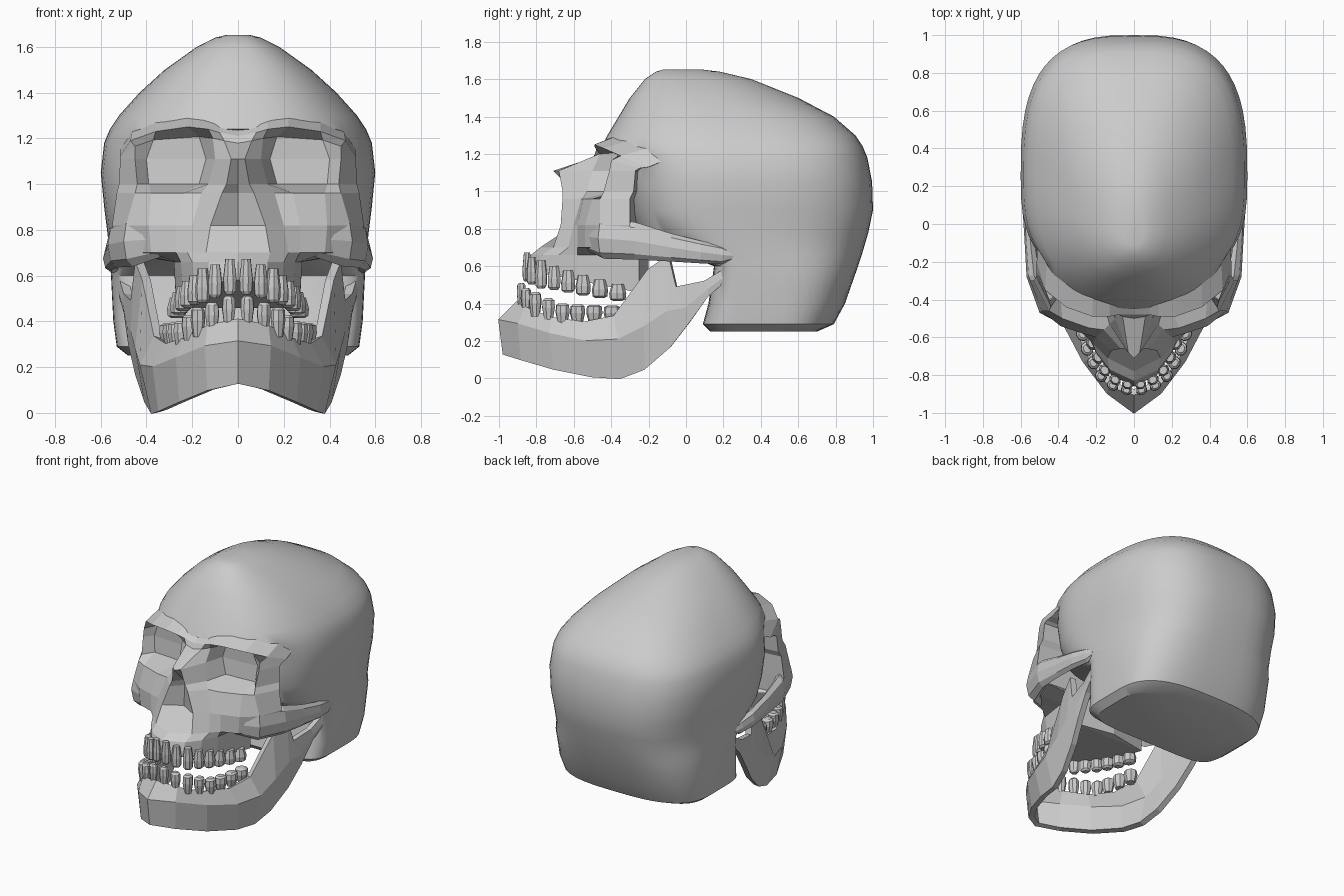
import bpy, bmesh, math
from mathutils import Vector, Matrix

if "Cube" in bpy.data.objects:
    bpy.data.objects.remove(bpy.data.objects["Cube"])


def make_object(name, bm, smooth=None, mirror=False, thickness=0):
    bmesh.ops.recalc_face_normals(bm, faces=bm.faces)
    mesh = bpy.data.meshes.new(name)
    bm.to_mesh(mesh)
    bm.free()
    ob = bpy.data.objects.new(name, mesh)
    bpy.context.collection.objects.link(ob)
    if mirror:
        mod = ob.modifiers.new("mirror", "MIRROR")
        mod.merge_threshold = 0.002
    if thickness:
        mod = ob.modifiers.new("thickness", "SOLIDIFY")
        mod.thickness = thickness
        mod.offset = 0
    if smooth:
        bpy.ops.object.select_all(action="DESELECT")
        ob.select_set(True)
        bpy.context.view_layer.objects.active = ob
        bpy.ops.object.shade_smooth_by_angle(angle=math.radians(smooth))
    return ob


def skin(rows, closed=False, caps=False):
    """Bridge rows of points into a sheet or a tube."""
    bm = bmesh.new()
    grid = [[bm.verts.new(p) for p in row] for row in rows]
    n = len(grid[0])
    for a, b in zip(grid, grid[1:]):
        for j in range(n if closed else n - 1):
            k = (j + 1) % n
            bm.faces.new((a[j], a[k], b[k], b[j]))
    if caps:
        bm.faces.new(grid[0])
        bm.faces.new(grid[-1])
    return bm


def power(v, e):
    return math.copysign(abs(v) ** e, v)


# Braincase: horizontal rings (z, front y, widest y, back y, half width)
rings = [
    (1.652, -.12, -.02, .08, .05), (1.64, -.16, -.01, .18, .10),
    (1.60, -.22, .02, .35, .18), (1.50, -.30, .10, .60, .32),
    (1.40, -.36, .17, .79, .43), (1.30, -.42, .21, .905, .52),
    (1.24, -.45, .25, .945, .56), (1.18, -.33, .25, .97, .585),
    (1.05, -.32, .25, .995, .60), (.90, -.30, .25, 1.0, .585),
    (.78, -.25, .25, .975, .57), (.66, 0, .30, .94, .56),
    (.60, .15, .40, .92, .555), (.40, .12, .45, .85, .545),
    (.29, .09, .45, .79, .53), (.25, .13, .45, .70, .48)]
rows = []
for z, front, mid, back, w in rings:
    row = []
    for i in range(56):
        a = 2 * math.pi * i / 56
        c, s = math.cos(a), math.sin(a)
        if s < 0:
            n, reach = (6 if z < .62 else 2.8 if z < 1.2 else 2.4), mid - front
        else:
            n, reach = (2.9 if z < 1.45 else 2.3), back - mid
        row.append((w * power(c, 2 / n), mid + reach * power(s, 2 / n), z))
    rows.append(row)
make_object("braincase", skin(rows, closed=True, caps=True), smooth=35)

# Face: half rows from the midline out past the eye socket to the temple
face_z = [1.29, 1.24, 1.20, 1.11, 1.00, .96, .82, .70, .66, .58]
face_x = [
    (0, .08, .13, .22, .36, .46, .51), (0, .08, .13, .22, .36, .47, .515),
    (0, .06, .11, .17, .37, .45, .515), (0, .03, .10, .14, .40, .45, .515),
    (0, .05, .13, .17, .39, .44, .52), (0, .07, .16, .24, .38, .45, .53),
    (0, .12, .20, .27, .39, .49, .55), (0, .14, .22, .27, .38, .47, .53),
    (0, .13, .20, .25, .27, .28, .28), (0, .12, .19, .24, .26, .27, .27)]
face_y = [
    (-.40, -.40, -.39, -.36, -.28, -.17, -.08),
    (-.48, -.48, -.49, -.49, -.44, -.35, -.20),
    (-.50, -.49, -.46, -.37, -.36, -.40, -.25),
    (-.71, -.68, -.50, -.37, -.355, -.41, -.27),
    (-.60, -.66, -.53, -.38, -.365, -.44, -.28),
    (-.59, -.66, -.56, -.55, -.50, -.46, -.30),
    (-.60, -.67, -.60, -.58, -.54, -.46, -.30),
    (-.78, -.71, -.63, -.58, -.54, -.45, -.30),
    (-.83, -.77, -.68, -.58, -.45, -.38, -.25),
    (-.86, -.80, -.70, -.57, -.45, -.37, -.25)]
brow_drop = (.03, .015, 0, -.01, .01, .05, .11)
rows = []
for i, (z, xs, ys) in enumerate(zip(face_z, face_x, face_y)):
    row = []
    for x, y, d in zip(xs, ys, brow_drop):
        dz = d * (1, 1, .7)[i] if i < 3 else 0
        if i == 9:                                   # gum line rises to the front
            dz = .2 * (y + .86)
        row.append((x, y, z - dz))
    rows.append(row + [(0, row[-1][1] + .05, row[-1][2])])
rows.append([(0, y, z) for x, y, z in rows[-1]])    # palate
bm = skin(rows)
bmesh.ops.remove_doubles(bm, verts=bm.verts, dist=.001)
make_object("face_bones", bm, mirror=True)

# Cheek arches: path point, half height, half thickness
arch = [((.34, -.52, .76), .08, .03), ((.46, -.44, .75), .11, .05),
        ((.53, -.27, .735), .10, .04), ((.55, -.08, .70), .075, .03),
        ((.555, .08, .675), .06, .035), ((.545, .19, .66), .05, .03),
        ((.54, .25, .655), .02, .02)]
rows = []
for i, (p, h, t) in enumerate(arch):
    a = Vector(arch[max(i - 1, 0)][0])
    b = Vector(arch[min(i + 1, len(arch) - 1)][0])
    side = (b - a).cross(Vector((0, 0, 1))).normalized()
    rows.append([Vector(p) + side * t * math.cos(k * math.pi / 4)
                 + Vector((0, 0, h * math.sin(k * math.pi / 4))) for k in range(8)])
make_object("cheek_arches", skin(rows, closed=True, caps=True), mirror=True)

# Lower jaw: lower edge, bulge and upper edge at stations from chin to hinge
jaw = [
    ((0, -.96, .13), (0, -.985, .31), (0, -.89, .40)),
    ((.12, -.87, .10), (.13, -.885, .29), (.12, -.85, .375)),
    ((.24, -.70, .05), (.255, -.72, .24), (.22, -.71, .32)),
    ((.33, -.50, .01), (.355, -.53, .20), (.30, -.54, .295)),
    ((.36, -.35, 0), (.41, -.36, .21), (.35, -.38, .33)),
    ((.39, -.22, .05), (.43, -.22, .28), (.40, -.20, .58)),
    ((.43, -.08, .17), (.45, -.10, .36), (.43, -.09, .66)),
    ((.46, .02, .30), (.465, 0, .38), (.45, -.05, .49)),
    ((.48, .12, .44), (.485, .12, .48), (.48, .10, .52)),
    ((.50, .21, .52), (.51, .22, .55), (.50, .21, .585))]
make_object("lower_jaw", skin(jaw), mirror=True, thickness=.04)

# Teeth: one row of eight per half arch
spots = [(.036, -.85), (.10, -.825), (.155, -.775), (.19, -.705),
         (.22, -.63), (.24, -.55), (.257, -.46), (.268, -.365)]


def teeth(name, spread, shift, z_front, z_back, h_front, h_back, flip, fall):
    bm = bmesh.new()
    for i, (x, y) in enumerate(spots):
        f = i / 7
        a = spots[max(i - 1, 0)]
        b = spots[min(i + 1, 7)]
        turn = math.atan2(b[1] - a[1], b[0] - a[0])
        width, depth = .062 + .03 * f, .05 + .035 * f
        height = h_front + (h_back - h_front) * f
        z = z_front + (z_back - z_front) * min(1, f * fall)
        if i == 2:
            height *= 1.1
        place = (Matrix.Translation((x * spread, y + shift, z))
                 @ Matrix.Rotation(turn, 4, "Z")
                 @ Matrix.Diagonal((width, depth, height * flip, 1)))
        # rounded crown, then tapering neck
        profile = [(-.5, .28), (-.4, .46), (-.05, .5), (.5, .34)]
        loops = [[bm.verts.new(place @ Vector((r * math.cos(k * math.pi / 4),
                                               r * math.sin(k * math.pi / 4), h)))
                  for k in range(8)] for h, r in profile]
        for p, q in zip(loops, loops[1:]):
            for k in range(8):
                m = (k + 1) % 8
                bm.faces.new((p[k], p[m], q[m], q[k]))
        bm.faces.new(loops[0])
        bm.faces.new(loops[-1])
    make_object(name, bm, mirror=True)


teeth("upper_teeth", 1.0, 0, .595, .46, .155, .09, 1, 1)
teeth("lower_teeth", 1.13, -.03, .445, .345, .13, .09, -1, 1.7)
